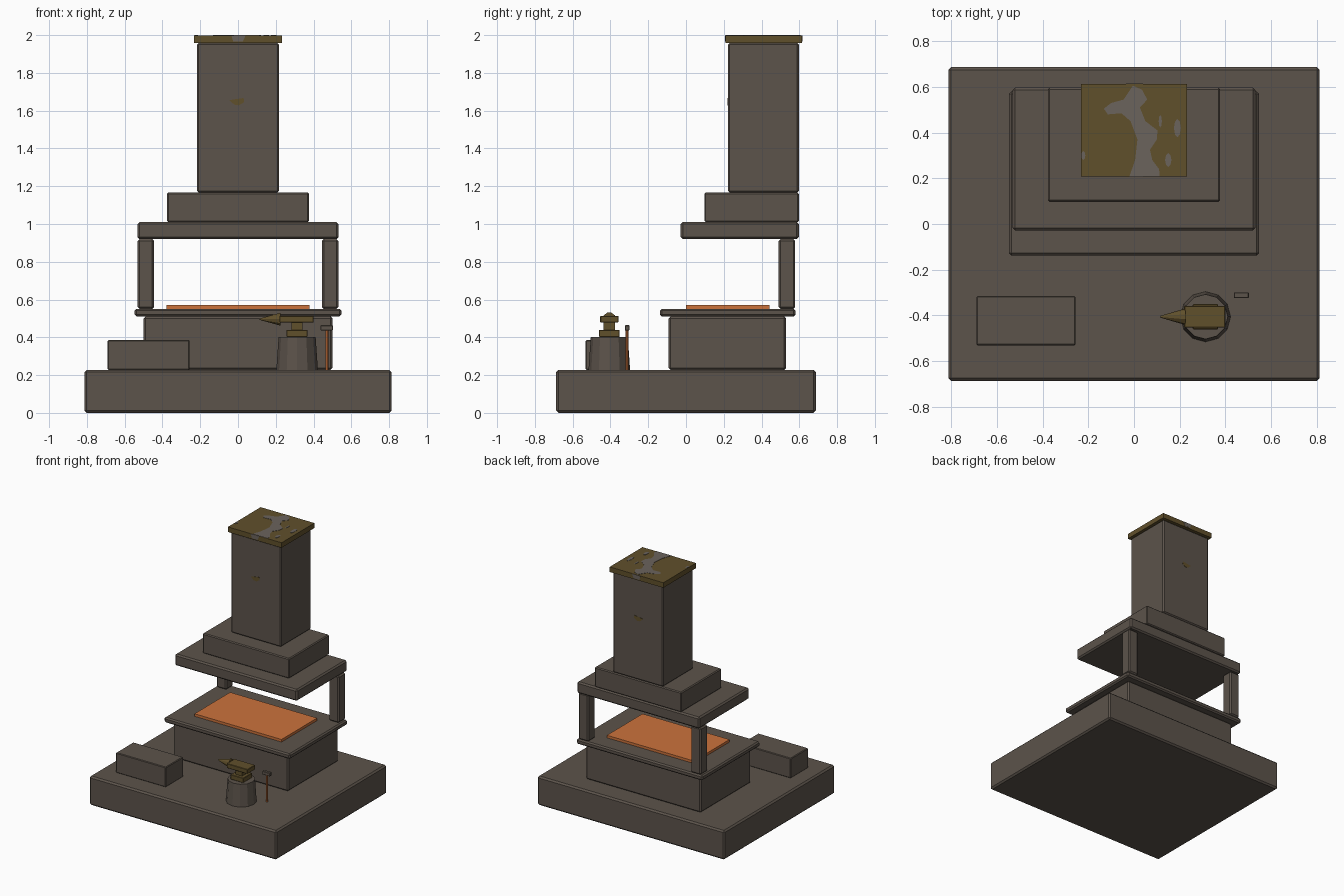
import bpy, bmesh, math
from mathutils import Matrix, Vector

if "Cube" in bpy.data.objects:
    bpy.data.objects.remove(bpy.data.objects["Cube"])


def material(name, rgb):
    m = bpy.data.materials.new(name)
    m.diffuse_color = (*rgb, 1)
    m.use_nodes = True
    m.node_tree.nodes["Principled BSDF"].inputs["Base Color"].default_value = m.diffuse_color
    return m


STONE = material("dark_stone", (0.107, 0.087, 0.070))
BRONZE = material("aged_bronze", (0.118, 0.080, 0.024))
EMBER = material("ember_orange", (0.60, 0.17, 0.045))
WORN = material("worn_grey", (0.145, 0.125, 0.108))


def finish(name, bm, mat):
    bmesh.ops.recalc_face_normals(bm, faces=bm.faces)
    me = bpy.data.meshes.new(name)
    bm.to_mesh(me)
    bm.free()
    me.materials.append(mat)
    ob = bpy.data.objects.new(name, me)
    bpy.context.collection.objects.link(ob)
    return ob


def box(name, x, y, z, mat=STONE, bevel=0.0):
    """Box from (min, max) ranges with an optional chamfer."""
    bm = bmesh.new()
    size = Vector((x[1] - x[0], y[1] - y[0], z[1] - z[0]))
    mid = Vector((sum(x) / 2, sum(y) / 2, sum(z) / 2))
    bmesh.ops.create_cube(bm, size=1, matrix=Matrix.Translation(mid) @ Matrix.Diagonal((*size, 1)))
    if bevel:
        bmesh.ops.bevel(bm, geom=bm.edges[:], offset=bevel, segments=1, affect='EDGES')
    return finish(name, bm, mat)


def cone(name, sides, r1, r2, depth, matrix, mat):
    bm = bmesh.new()
    bmesh.ops.create_cone(bm, cap_ends=True, segments=sides, radius1=r1, radius2=r2,
                          depth=depth, matrix=matrix)
    return finish(name, bm, mat)


def plate(name, points, thick, mat):
    """Thin painted plate: outline of 3D points, extruded by a vector."""
    bm = bmesh.new()
    f = bm.faces.new([bm.verts.new(p) for p in points])
    r = bmesh.ops.extrude_face_region(bm, geom=[f])
    vs = [g for g in r["geom"] if isinstance(g, bmesh.types.BMVert)]
    bmesh.ops.translate(bm, verts=vs, vec=thick)
    return finish(name, bm, mat)


# Plinth and hearth
box("plinth", (-0.813, 0.813), (-0.687, 0.687), (0, 0.228), bevel=0.012)
box("hearth_body", (-0.50, 0.50), (-0.092, 0.53), (0.228, 0.51), bevel=0.01)
box("hearth_slab", (-0.547, 0.547), (-0.138, 0.58), (0.51, 0.551), bevel=0.01)
box("ember_bed", (-0.378, 0.378), (0.0, 0.442), (0.549, 0.571), EMBER)

# Posts carrying the hood
for side, s in (("left", -1), ("right", 1)):
    box(side + "_post", sorted((s * 0.444, s * 0.532)), (0.49, 0.578), (0.551, 0.92), bevel=0.01)

# Hood and chimney
box("hood_plate", (-0.532, 0.532), (-0.028, 0.597), (0.92, 1.01), bevel=0.011)
box("hood_step", (-0.376, 0.376), (0.097, 0.597), (1.01, 1.167), bevel=0.007)
box("chimney", (-0.218, 0.218), (0.222, 0.597), (1.167, 1.958), bevel=0.009)
box("chimney_cap", (-0.233, 0.233), (0.208, 0.614), (1.958, 1.998), BRONZE)

# Worn patches on the cap
patch = [(-.005, .606), (.035, .588), (.058, .545), (.026, .51), (.05, .45), (.103, .41),
         (.1, .37), (.07, .325), (.08, .28), (.11, .24), (.112, .209), (-.02, .209),
         (.005, .28), (.015, .37), (-.015, .45), (-.055, .485), (-.115, .48),
         (-.132, .505), (-.1, .53), (-.045, .545)]
plate("cap_wear", [(x, y, 1.997) for x, y in patch], (0, 0, 0.003), WORN)
for i, (px, py, w, h) in enumerate([(.115, .45, .007, .027), (.19, .42, .015, .04),
                                    (.15, .28, .014, .03), (-.222, .30, .009, .02)]):
    plate(f"cap_spot_{i}", [(px + w * math.cos(a * math.pi / 4), py + h * math.sin(a * math.pi / 4), 1.997)
                            for a in range(8)], (0, 0, 0.003), WORN)
for side, y, d in (("front", 0.2085, -0.002), ("back", 0.6135, 0.002)):
    plate("cap_wear_" + side, [(-.035, y, 1.998), (.04, y, 1.998), (.025, y, 1.965), (-.025, y, 1.965)],
          (0, d, 0), WORN)

# Stains on the chimney front and back
stain = [(-.045, 1.655), (-.02, 1.66), (.03, 1.667), (.032, 1.645), (.005, 1.628), (-.02, 1.632)]
for side, y, d in (("front", 0.2225, -0.002), ("back", 0.5965, 0.002)):
    plate("chimney_stain_" + side, [(x, y, z) for x, z in stain], (0, d, 0), BRONZE)

# Trough block
box("trough", (-0.69, -0.256), (-0.531, -0.315), (0.228, 0.385), bevel=0.005)

# Anvil on its stump
cx, cy = 0.313, -0.406
cone("stump", 12, 0.11, 0.098, 0.174, Matrix.Translation((cx, cy, 0.315)), STONE)
box("anvil_foot", (0.257, 0.368), (cy - 0.055, cy + 0.055), (0.402, 0.44), BRONZE, 0.003)
box("anvil_waist", (0.283, 0.342), (cy - 0.03, cy + 0.03), (0.44, 0.478), BRONZE)
box("anvil_face", (0.22, 0.40), (cy - 0.048, cy + 0.048), (0.478, 0.514), BRONZE, 0.003)
cone("anvil_horn", 10, 0.036, 0.004, 0.11,
     Matrix.Translation((0.17, cy, 0.496)) @ Matrix.Rotation(-math.pi / 2, 4, 'Y'), BRONZE)

# Hammer standing beside the stump
cone("hammer_handle", 8, 0.008, 0.008, 0.21, Matrix.Translation((0.47, -0.312, 0.333)), EMBER)
box("hammer_head", (0.437, 0.503), (-0.324, -0.300), (0.436, 0.464), STONE, 0.003)
